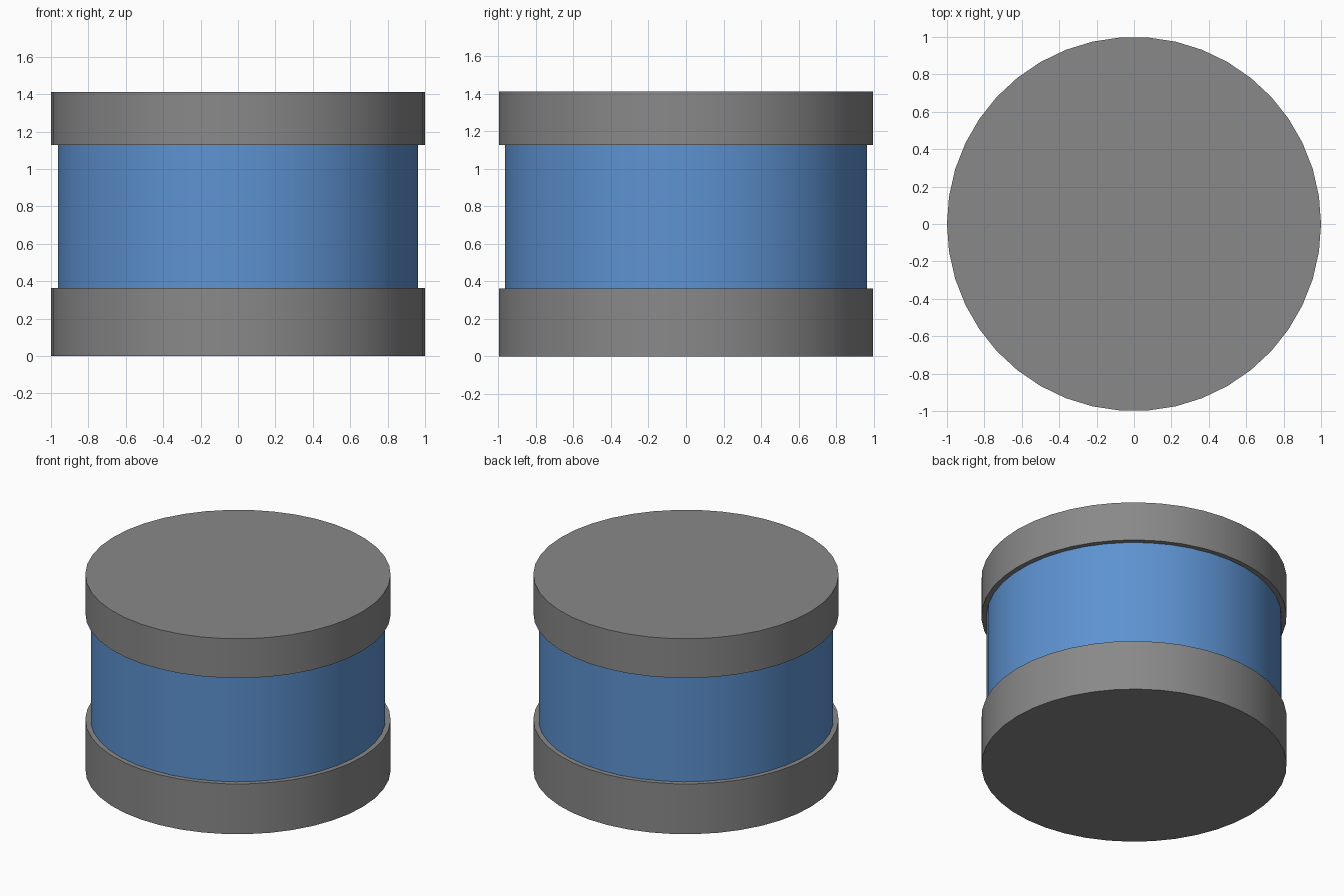
import bpy, math

if "Cube" in bpy.data.objects:
    bpy.data.objects.remove(bpy.data.objects["Cube"])

SIDES = 42


def material(name, rgb):
    m = bpy.data.materials.new(name)
    m.diffuse_color = (*rgb, 1.0)
    m.use_nodes = True
    m.node_tree.nodes["Principled BSDF"].inputs["Base Color"].default_value = m.diffuse_color
    return m


grey = material("grey", (0.25, 0.25, 0.25))
blue = material("blue", (0.11, 0.29, 0.64))


def drum(name, radius, z0, z1, mat, turn=0.0):
    """Upright smooth-sided cylinder between two heights."""
    bpy.ops.mesh.primitive_cylinder_add(
        vertices=SIDES, radius=radius, depth=z1 - z0,
        location=(0, 0, (z0 + z1) / 2), rotation=(0, 0, turn))
    ob = bpy.context.object
    ob.name = name
    ob.data.materials.append(mat)
    bpy.ops.object.transform_apply(location=False, rotation=True, scale=False)
    bpy.ops.object.shade_smooth_by_angle(angle=math.radians(30))
    return ob


# end caps have a corner on the x axis, the body has one on the y axis
drum("bottom_cap", 1.0, 0.0, 0.363, grey, math.pi / 2)
drum("body", 0.966, 0.363, 1.128, blue)
drum("top_cap", 1.0, 1.128, 1.412, grey, math.pi / 2)
